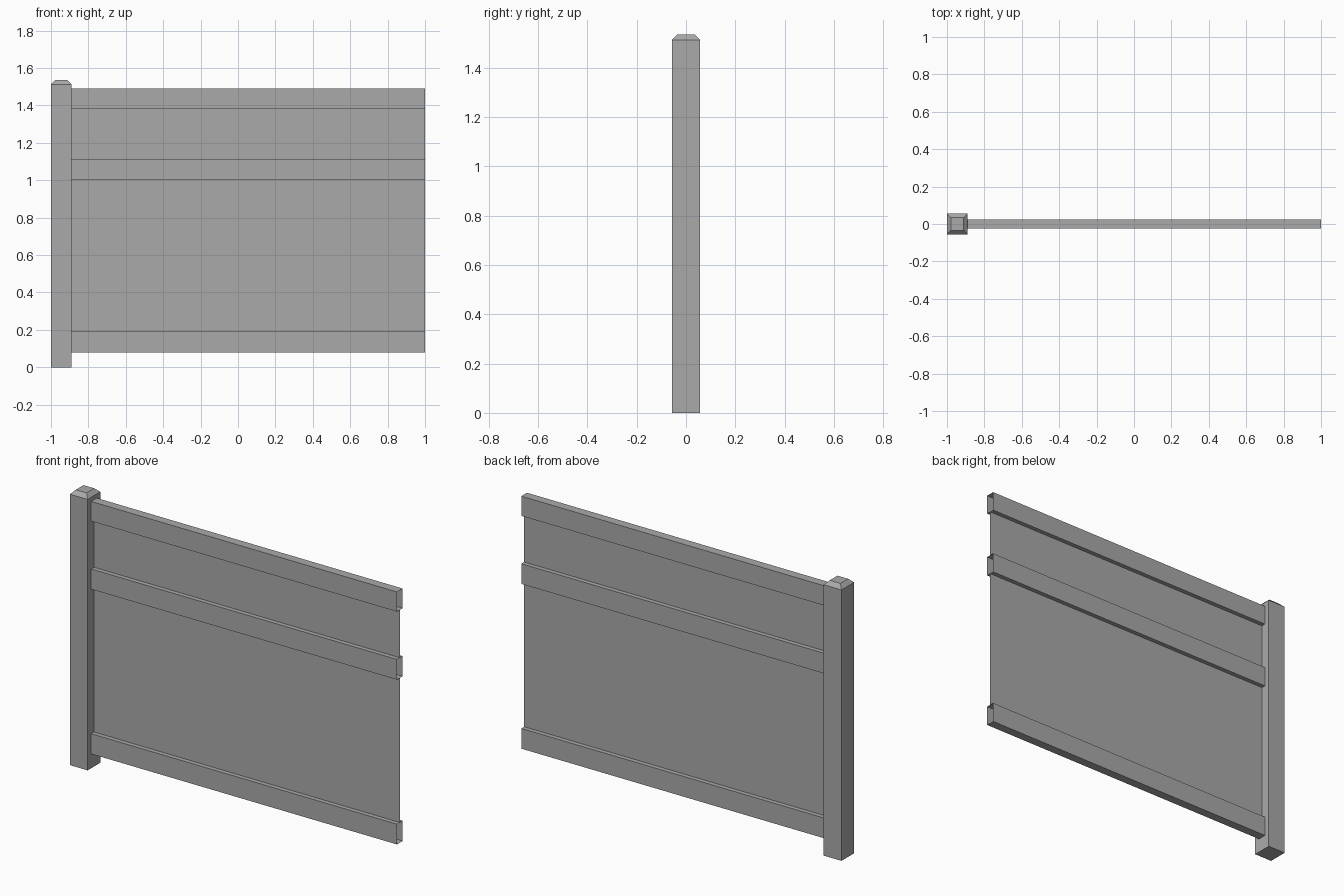
import bpy, bmesh

cube = bpy.data.objects.get("Cube")
if cube:
    bpy.data.objects.remove(cube, do_unlink=True)

GREY = (0.4, 0.4, 0.4, 1)
mat = bpy.data.materials.new("grey_vinyl")
mat.use_nodes = True
mat.diffuse_color = GREY
mat.node_tree.nodes["Principled BSDF"].inputs["Base Color"].default_value = GREY

X0, X1 = -0.89, 1.0      # span between the post and the free end
POST, RAIL = 0.056, 0.025  # half depths


def finish(name, bm):
    mesh = bpy.data.meshes.new(name)
    bm.to_mesh(mesh)
    bm.free()
    mesh.materials.append(mat)
    obj = bpy.data.objects.new(name, mesh)
    bpy.context.collection.objects.link(obj)
    return obj


def box(lo, hi):
    bm = bmesh.new()
    bmesh.ops.create_cube(bm, size=1)
    for v in bm.verts:
        v.co = [(a + b) / 2 + c * (b - a) for a, b, c in zip(lo, hi, v.co)]
    return bm


# Post with a chamfered top
height = 1.535
bm = box((-1, -POST, 0), (X0, POST, height))
top_edges = [e for e in bm.edges if all(v.co.z > 1 for v in e.verts)]
bmesh.ops.bevel(bm, geom=top_edges, offset=0.022, segments=1, affect='EDGES')
finish("post", bm)

# Hollow rails, open at both ends
rails = {"bottom_rail": (0.08, 0.193), "middle_rail": (1.0, 1.113), "top_rail": (1.38, 1.49)}
for name, (z0, z1) in rails.items():
    bm = box((X0, -RAIL, z0), (X1, RAIL, z1))
    ends = [f for f in bm.faces if abs(f.normal.x) > 0.9]
    bmesh.ops.delete(bm, geom=ends, context='FACES_ONLY')
    finish(name, bm)

# Thin panels filling the gaps between rails
spans = list(rails.values())
for name, below, above in zip(("lower_panel", "upper_panel"), spans, spans[1:]):
    bm = bmesh.new()
    corners = [(X0, below[1]), (X1, below[1]), (X1, above[0]), (X0, above[0])]
    bm.faces.new([bm.verts.new((x, 0, z)) for x, z in corners])
    finish(name, bm)
